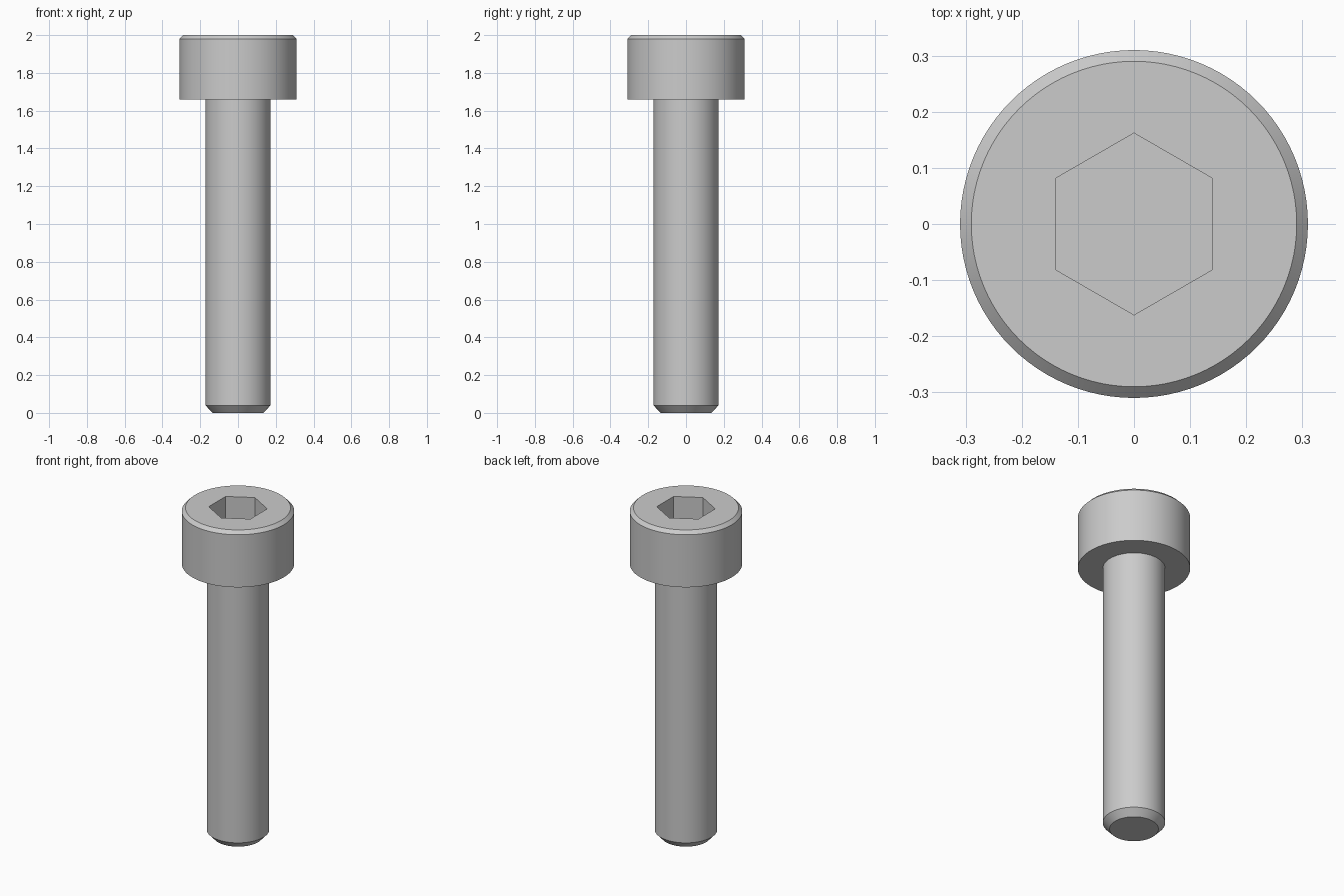
import bpy, bmesh, math

if "Cube" in bpy.data.objects:
    bpy.data.objects.remove(bpy.data.objects["Cube"])

SIDES = 96


def ring(bm, radius, z, sides):
    # first vertex lies on the y axis
    return [bm.verts.new((radius * math.sin(2 * math.pi * i / sides),
                          radius * math.cos(2 * math.pi * i / sides), z))
            for i in range(sides)]


def lathe(name, profile, sides):
    # stack rings along z, join them and cap both ends
    bm = bmesh.new()
    rings = [ring(bm, r, z, sides) for r, z in profile]
    for low, high in zip(rings, rings[1:]):
        for i in range(sides):
            j = (i + 1) % sides
            bm.faces.new((low[i], low[j], high[j], high[i]))
    bm.faces.new(rings[0])
    bm.faces.new(rings[-1])
    bmesh.ops.recalc_face_normals(bm, faces=bm.faces)
    mesh = bpy.data.meshes.new(name)
    bm.to_mesh(mesh)
    bm.free()
    obj = bpy.data.objects.new(name, mesh)
    bpy.context.collection.objects.link(obj)
    return obj


# Shank with chamfered tip and cylindrical head with chamfered rim
bolt = lathe("socket_head_bolt", [
    (0.135, 0.0), (0.172, 0.04), (0.172, 1.66),
    (0.31, 1.66), (0.31, 1.98), (0.29, 2.0)], SIDES)

# Hexagonal drive socket, cut into the head
cutter = lathe("hex_socket_cutter", [(0.162, 1.83), (0.162, 2.1)], 6)
cutter.hide_render = True
cut = bolt.modifiers.new("hex_socket", 'BOOLEAN')
cut.operation = 'DIFFERENCE'
cut.solver = 'EXACT'
cut.object = cutter

bpy.ops.object.select_all(action='DESELECT')
bpy.context.view_layer.objects.active = bolt
bolt.select_set(True)
bpy.ops.object.modifier_apply(modifier=cut.name)
bpy.data.objects.remove(cutter)

# Smooth round walls, crisp edges
bpy.ops.object.shade_smooth_by_angle(angle=math.radians(30))
